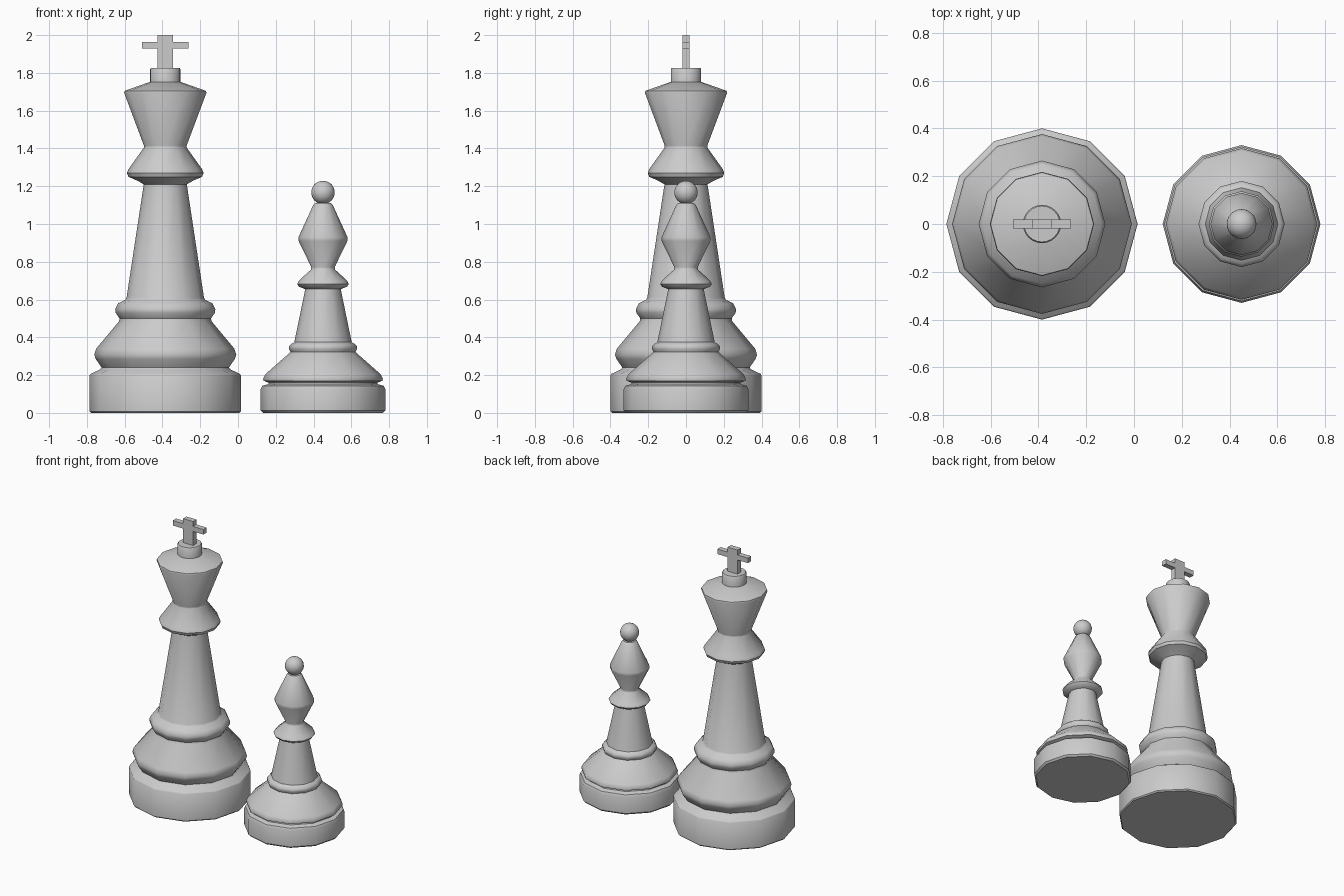
import bpy, bmesh, math

if "Cube" in bpy.data.objects:
    bpy.data.objects.remove(bpy.data.objects["Cube"])

SIDES = 12


def finish(obj, angle=40):
    bpy.ops.object.select_all(action='DESELECT')
    obj.select_set(True)
    bpy.context.view_layer.objects.active = obj
    bpy.ops.object.shade_smooth_by_angle(angle=math.radians(angle))


def lathe(name, x, profile, sides=SIDES):
    """Turn (radius, height) points into a closed solid around a vertical axis."""
    bm = bmesh.new()
    rings = []
    for r, z in profile:
        rings.append([bm.verts.new((r * math.cos(2 * math.pi * i / sides),
                                    r * math.sin(2 * math.pi * i / sides), z))
                      for i in range(sides)])
    for a, b in zip(rings, rings[1:]):
        for i in range(sides):
            j = (i + 1) % sides
            bm.faces.new((a[i], a[j], b[j], b[i]))
    bm.faces.new(rings[0][::-1])
    bm.faces.new(rings[-1])
    mesh = bpy.data.meshes.new(name)
    bm.to_mesh(mesh)
    bm.free()
    obj = bpy.data.objects.new(name, mesh)
    obj.location.x = x
    bpy.context.collection.objects.link(obj)
    finish(obj)
    return obj


KX, BX = -0.385, 0.45

# King: base, bulge, ring, tapered shaft, collar and flared head
lathe("king_body", KX, [
    (0.392, 0), (0.40, 0.008), (0.40, 0.2), (0.394, 0.207),
    (0.345, 0.23), (0.337, 0.24), (0.368, 0.285), (0.376, 0.308), (0.366, 0.34),
    (0.245, 0.485), (0.242, 0.5), (0.263, 0.53), (0.265, 0.55), (0.25, 0.58),
    (0.212, 0.598), (0.205, 0.61), (0.114, 1.21),
    (0.145, 1.228), (0.195, 1.25), (0.203, 1.27), (0.195, 1.29),
    (0.113, 1.405), (0.113, 1.415), (0.218, 1.695), (0.215, 1.705),
    (0.082, 1.752)])
lathe("king_knob", KX, [(0.08, 1.74), (0.08, 1.82), (0.075, 1.827)], 24)

# Cross on the king: one outline, extruded in depth
half = [(0.04, 1.82), (0.04, 1.928), (0.122, 1.928),
        (0.122, 1.964), (0.04, 1.964), (0.04, 2.0)]
outline = half + [(-x, z) for x, z in reversed(half)]
bm = bmesh.new()
face = bm.faces.new([bm.verts.new((x, -0.019, z)) for x, z in outline])
ext = bmesh.ops.extrude_face_region(bm, geom=[face])
bmesh.ops.translate(bm, vec=(0, 0.038, 0),
                    verts=[v for v in ext["geom"] if isinstance(v, bmesh.types.BMVert)])
bmesh.ops.recalc_face_normals(bm, faces=bm.faces)
mesh = bpy.data.meshes.new("king_cross")
bm.to_mesh(mesh)
bm.free()
cross = bpy.data.objects.new("king_cross", mesh)
cross.location.x = KX
bpy.context.collection.objects.link(cross)

# Bishop: base, groove, sloped foot, ring, shaft, collar and pointed head
lathe("bishop_body", BX, [
    (0.318, 0), (0.33, 0.012), (0.33, 0.125), (0.322, 0.143),
    (0.29, 0.152), (0.288, 0.16), (0.315, 0.17), (0.317, 0.182), (0.305, 0.205),
    (0.172, 0.322), (0.18, 0.338), (0.18, 0.352), (0.168, 0.366),
    (0.152, 0.374), (0.094, 0.655),
    (0.127, 0.668), (0.137, 0.682), (0.128, 0.7),
    (0.064, 0.758), (0.062, 0.772), (0.129, 0.91), (0.13, 0.93),
    (0.052, 1.1), (0.042, 1.11)])

# Ball finial on the bishop
bpy.ops.mesh.primitive_uv_sphere_add(segments=24, ring_count=16, radius=0.062,
                                     location=(BX, 0, 1.167))
ball = bpy.context.object
ball.name = "bishop_ball"
finish(ball)
